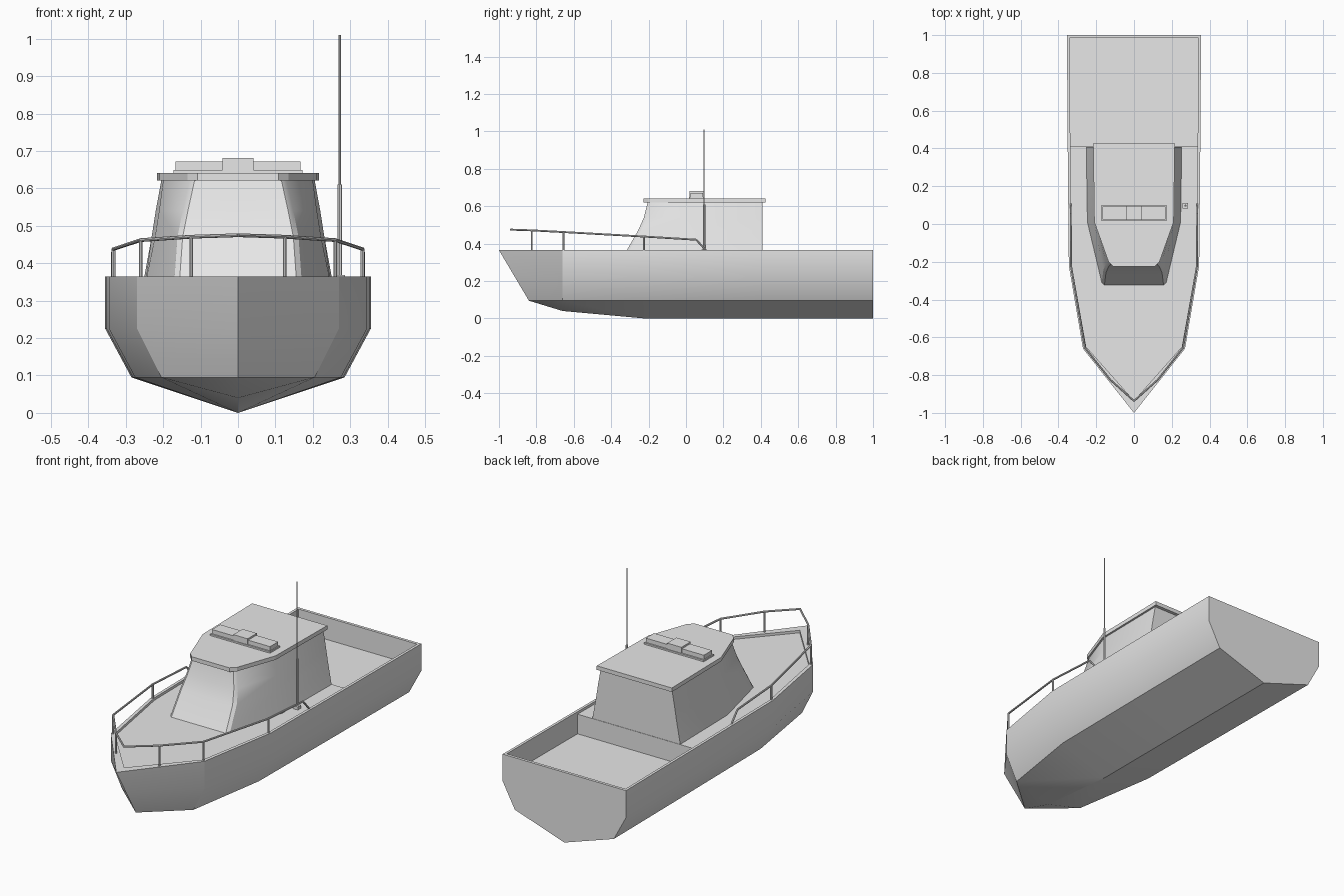
import bpy, bmesh, math
from mathutils import Vector, Matrix

if "Cube" in bpy.data.objects:
    bpy.data.objects.remove(bpy.data.objects["Cube"])

grey = bpy.data.materials.new("light_grey_paint")
grey.use_nodes = True
grey.diffuse_color = (0.8, 0.8, 0.8, 1)
grey.node_tree.nodes["Principled BSDF"].inputs["Base Color"].default_value = (0.8, 0.8, 0.8, 1)


def finish(name, bm, smooth=True):
    bmesh.ops.recalc_face_normals(bm, faces=bm.faces[:])
    mesh = bpy.data.meshes.new(name)
    bm.to_mesh(mesh)
    bm.free()
    mesh.materials.append(grey)
    obj = bpy.data.objects.new(name, mesh)
    bpy.context.collection.objects.link(obj)
    if smooth:
        bpy.ops.object.select_all(action='DESELECT')
        obj.select_set(True)
        bpy.context.view_layer.objects.active = obj
        bpy.ops.object.shade_smooth_by_angle(angle=math.radians(30))
    return obj


def mirrored(name, faces, smooth=True):
    """Build the +x half from coordinate loops, then reflect and weld it."""
    bm = bmesh.new()
    for loop in faces:
        points = []
        for p in loop:
            if p not in points:
                points.append(p)
        if len(points) > 2:
            bm.faces.new([bm.verts.new(p) for p in points])
    geom = bm.verts[:] + bm.edges[:] + bm.faces[:]
    bmesh.ops.mirror(bm, geom=geom, matrix=Matrix.Identity(4), merge_dist=0.0001, axis='X')
    bmesh.ops.remove_doubles(bm, verts=bm.verts[:], dist=0.0001)
    return finish(name, bm, smooth)


def skin(rows):
    """Quads joining each row of points to the next."""
    return [[a[i], a[i + 1], b[i + 1], b[i]]
            for a, b in zip(rows, rows[1:]) for i in range(len(a) - 1)]


def box(name, low, high):
    bm = bmesh.new()
    bmesh.ops.create_cube(bm, size=1)
    low, high = Vector(low), Vector(high)
    for v in bm.verts:
        v.co = (low + high) / 2 + v.co * (high - low)
    return finish(name, bm, False)


def tube(name, points, radius, sides=8):
    bm = bmesh.new()
    for a, b in zip(points, points[1:]):
        a, b = Vector(a), Vector(b)
        turn = (b - a).to_track_quat('Z', 'Y').to_matrix().to_4x4()
        bmesh.ops.create_cone(bm, cap_ends=True, segments=sides, radius1=radius, radius2=radius,
                              depth=(b - a).length, matrix=Matrix.Translation((a + b) / 2) @ turn)
    return finish(name, bm)


# Hull: stations of gunwale, upper chine, lower chine and keel
GUNWALE, DECK, SOLE, STEP_Y = 0.365, 0.352, 0.25, 0.41
stations = [[(0, -1, GUNWALE), (0, -0.917, 0.225), (0, -0.84, 0.095), (0, -0.84, 0.095)]]
for y, top, chine, low, keel in [(-0.66, 0.27, 0.27, 0.205, 0.04), (-0.22, 0.345, 0.345, 0.275, 0),
                                 (STEP_Y, 0.351, 0.351, 0.281, 0), (1, 0.355, 0.355, 0.285, 0)]:
    stations.append([(top, y, GUNWALE), (chine, y, 0.225), (low, y, 0.095), (0, y, keel)])
hull = skin(stations)
hull.append(stations[-1] + [(0, 1, GUNWALE)])

# Gunwale rim, recessed deck and sunken cockpit
plan = [(0, -0.935), (0.253, -0.65), (0.33, -0.215), (0.337, STEP_Y), (0.341, 0.985), (0, 0.985)]
rim, deck, sole = [[(x, y, z) for x, y in plan] for z in (GUNWALE, DECK, SOLE)]
outer = [s[0] for s in stations] + [(0, 1, GUNWALE)]
hull += skin([outer, rim]) + skin([rim[:4], deck[:4]])
hull.append(deck[:4] + [(0, STEP_Y, DECK)])
hull.append([deck[3], (0, STEP_Y, DECK), (0, STEP_Y, SOLE), sole[3]])
hull.append([rim[3], rim[4], sole[4], sole[3], deck[3]])
hull.append([rim[4], rim[5], sole[5], sole[4]])
hull.append(sole[3:] + [(0, STEP_Y, SOLE)])
mirrored("hull", hull)

# Cabin: raked windscreen with slim corner pillars and tapering sides
rings = []
for z, front_x, front_y, mid_x, aft_x in [(0.345, 0.157, -0.328, 0.248, 0.254), (0.47, 0.148, -0.256, 0.222, 0.231),
                                          (0.54, 0.134, -0.225, 0.211, 0.22), (0.622, 0.116, -0.205, 0.2, 0.205)]:
    rings.append([(0, front_y, z), (front_x, front_y, z), (front_x + 0.014, front_y + 0.014, z),
                  (mid_x, 0.01, z), (aft_x, 0.408, z), (0, 0.408, z)])
mirrored("cabin", skin(rings) + [rings[0], rings[-1]])

# Roof slab
roof_plan = [(0, -0.226), (0.108, -0.226), (0.135, -0.2), (0.21, 0.01), (0.216, 0.425), (0, 0.425)]
roof = [[(x, y, z) for x, y in roof_plan] for z in (0.621, 0.642)]
mirrored("roof", skin(roof) + roof, False)

# Roof light bar
box("light_bar_base", (-0.172, 0.017, 0.64), (0.172, 0.1, 0.65))
box("light_bar", (-0.167, 0.025, 0.65), (0.167, 0.092, 0.672))
box("light_bar_centre", (-0.041, 0.02, 0.649), (0.041, 0.096, 0.681))

# Aerial
box("aerial_foot", (0.258, 0.083, 0.35), (0.286, 0.111, 0.368))
tube("aerial_base", [(0.272, 0.097, 0.36), (0.272, 0.097, 0.61)], 0.006)
tube("aerial_whip", [(0.272, 0.097, 0.6), (0.272, 0.097, 1.01)], 0.003)

# Bow rail and its posts on each side
posts = [(0.125, -0.825, 0.471), (0.26, -0.655, 0.462), (0.333, -0.225, 0.438)]
for side, label in ((1, "left"), (-1, "right")):
    path = [(0, -0.937, 0.475)] + posts + [(0.335, 0.055, 0.421), (0.335, 0.105, GUNWALE)]
    tube(label + "_bow_rail", [(x * side, y, z) for x, y, z in path], 0.005)
    for i, (x, y, z) in enumerate(posts):
        tube(f"{label}_rail_post_{i + 1}", [(x * side, y, DECK), (x * side, y, z)], 0.005)
